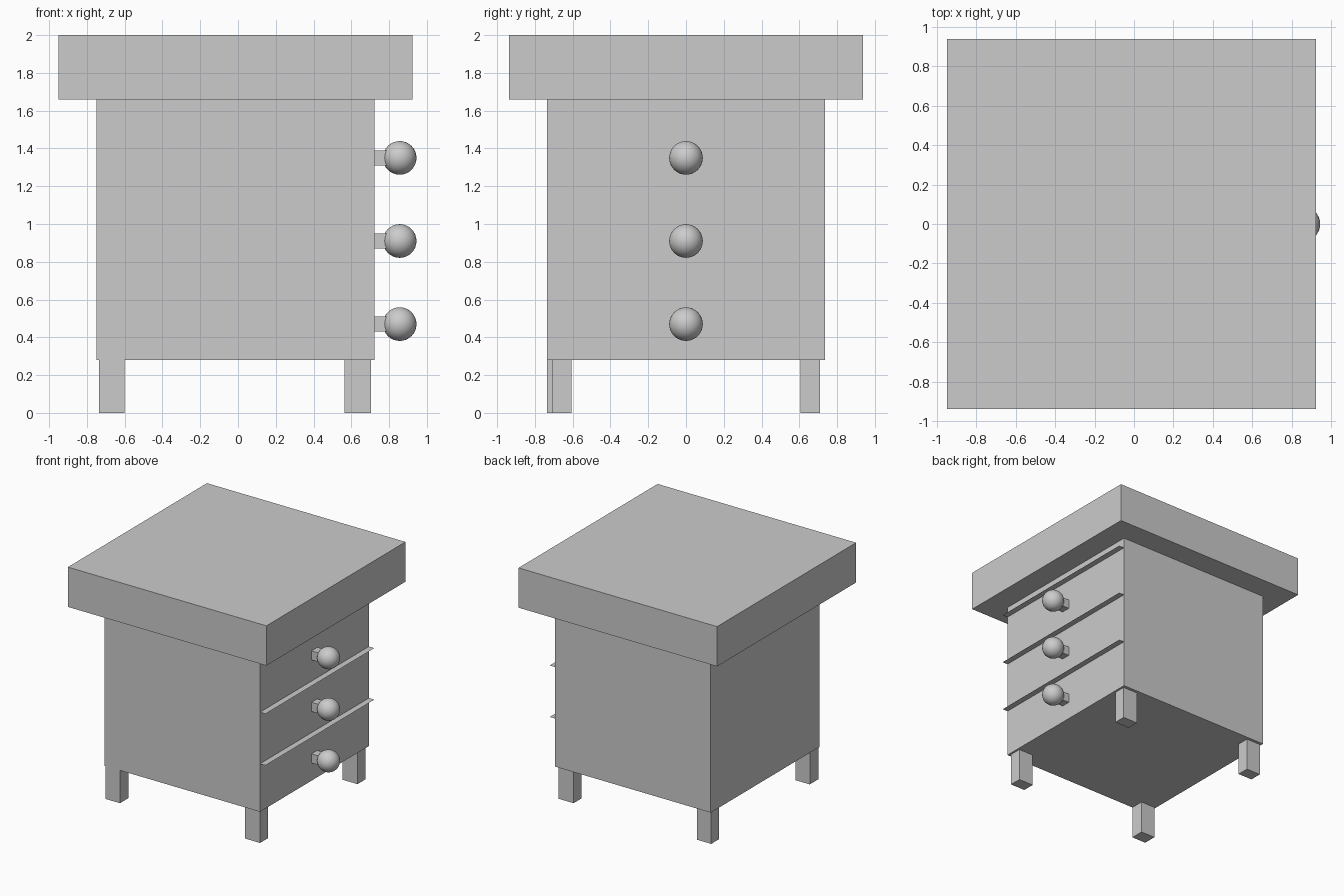
import bpy
import bmesh

if "Cube" in bpy.data.objects:
    bpy.data.objects.remove(bpy.data.objects["Cube"])


def box(name, x, y, z):
    """Box from (min, max) extents on each axis."""
    mesh = bpy.data.meshes.new(name)
    bm = bmesh.new()
    bmesh.ops.create_cube(bm, size=1)
    for v in bm.verts:
        v.co = [(a + b) / 2 + c * (b - a) for c, (a, b) in zip(v.co, (x, y, z))]
    bm.to_mesh(mesh)
    bm.free()
    obj = bpy.data.objects.new(name, mesh)
    bpy.context.collection.objects.link(obj)
    return obj


def sheet(name, x, y, z):
    """Flat horizontal strip without thickness."""
    mesh = bpy.data.meshes.new(name)
    mesh.from_pydata([(x[0], y[0], z), (x[1], y[0], z), (x[1], y[1], z), (x[0], y[1], z)],
                     [], [(0, 1, 2, 3)])
    obj = bpy.data.objects.new(name, mesh)
    bpy.context.collection.objects.link(obj)
    return obj


# Cabinet body and overhanging top
box("cabinet_body", (-0.748, 0.722), (-0.735, 0.735), (0.28, 1.66))
box("table_top", (-0.95, 0.925), (-0.938, 0.938), (1.66, 2.0))

# Legs: the front left one sits flush with the front of the body
left, right = (-0.735, -0.6), (0.565, 0.705)
front, back = (-0.71, -0.605), (0.605, 0.71)
for name, x, y in (("front_left_leg", left, (-0.735, -0.62)),
                   ("front_right_leg", right, front),
                   ("back_left_leg", left, back),
                   ("back_right_leg", right, back)):
    box(name, x, y, (0, 0.28))

# Drawers on the right side: a thin lip above each knob
for i in range(3):
    z = 0.47 + 0.44 * i
    sheet(f"drawer_lip_{i + 1}", (0.722, 0.773), (-0.735, 0.735), z + 0.22)
    box(f"knob_stem_{i + 1}", (0.715, 0.79), (-0.039, 0.039), (z - 0.039, z + 0.039))
    bpy.ops.mesh.primitive_uv_sphere_add(segments=32, ring_count=16, radius=0.089,
                                         location=(0.856, 0, z))
    bpy.context.object.name = f"drawer_knob_{i + 1}"
    bpy.ops.object.shade_smooth()
